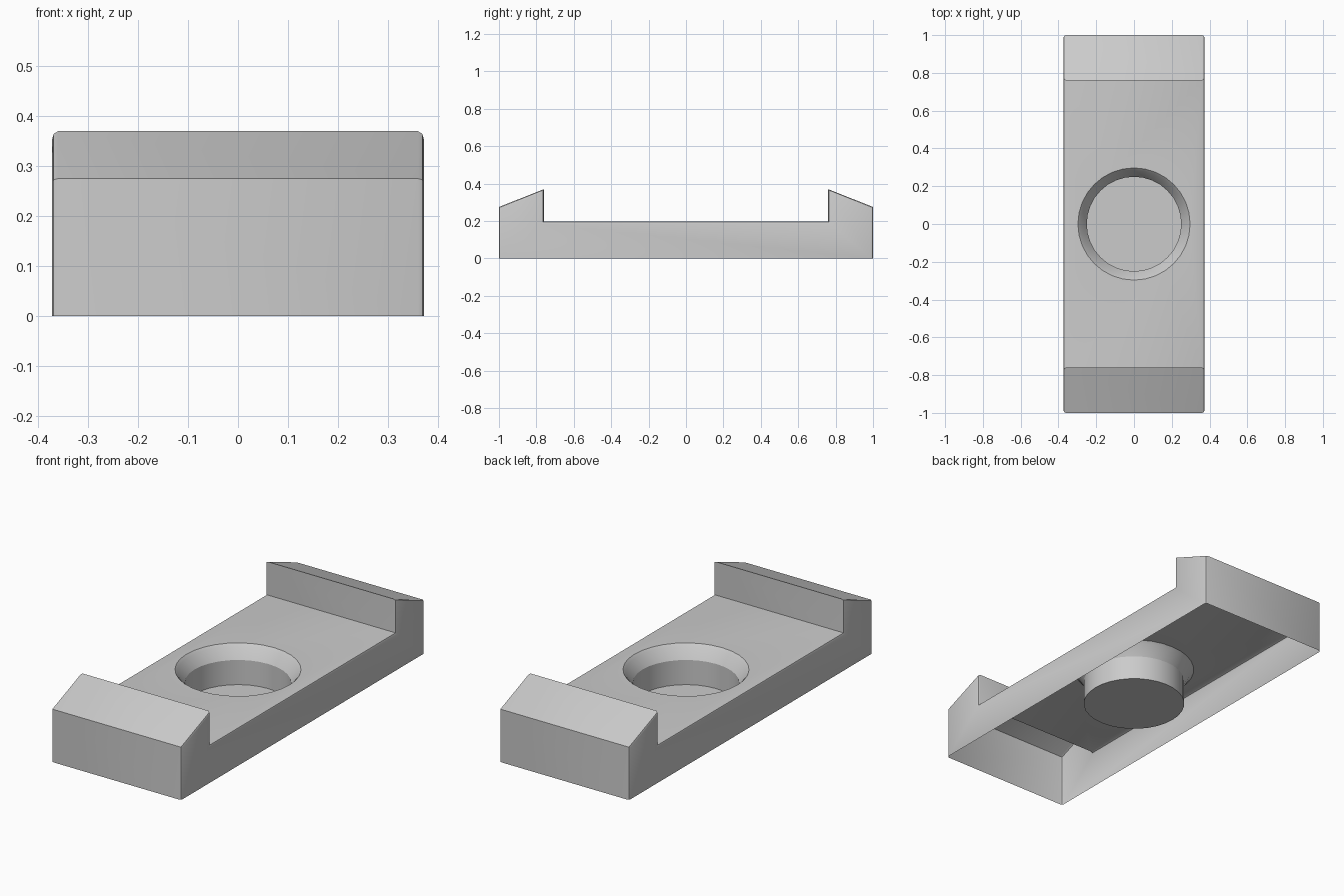
import bpy, bmesh, math

if "Cube" in bpy.data.objects:
    bpy.data.objects.remove(bpy.data.objects["Cube"])

HALF_W = 0.373


def new_object(name, bm):
    mesh = bpy.data.meshes.new(name)
    bmesh.ops.recalc_face_normals(bm, faces=bm.faces[:])
    bm.to_mesh(mesh)
    bm.free()
    obj = bpy.data.objects.new(name, mesh)
    bpy.context.collection.objects.link(obj)
    return obj


# Bracket body: side profile with two sloped end lips, extruded across x
half = [(1.0, 0.0), (1.0, 0.275), (0.76, 0.37), (0.76, 0.197)]
profile = half + [(-y, z) for y, z in reversed(half)]
bm = bmesh.new()
side = bm.faces.new([bm.verts.new((-HALF_W, y, z)) for y, z in profile])
ext = bmesh.ops.extrude_face_region(bm, geom=[side], use_keep_orig=True)
bmesh.ops.translate(bm, vec=(2 * HALF_W, 0, 0),
                    verts=[v for v in ext["geom"] if isinstance(v, bmesh.types.BMVert)])
bmesh.ops.recalc_face_normals(bm, faces=bm.faces[:])

# Small rounding around both long sides, leaving the bottom rim sharp
edges = [e for e in bm.edges
         if abs(e.verts[0].co.x - e.verts[1].co.x) < 1e-5
         and max(v.co.z for v in e.verts) > 0.01]
bmesh.ops.bevel(bm, geom=edges, offset=0.012, segments=2, profile=0.5, affect='EDGES')
body = new_object("bracket_shell", bm)

# Countersunk cup cutter: revolved profile
bm = bmesh.new()
N = 32
cup = [(0.25, 0.002), (0.25, 0.13), (0.285, 0.185), (0.297, 0.197), (0.297, 0.3)]
rings = [[bm.verts.new((r * math.cos(2 * math.pi * i / N), r * math.sin(2 * math.pi * i / N), z))
          for i in range(N)] for r, z in cup]
for a, b in zip(rings, rings[1:]):
    for i in range(N):
        j = (i + 1) % N
        bm.faces.new((a[i], a[j], b[j], b[i]))
bm.faces.new(rings[0])
bm.faces.new(rings[-1])
cutter = new_object("cup_cutter", bm)
cutter.hide_render = True

mod = body.modifiers.new("cup", 'BOOLEAN')
mod.operation = 'DIFFERENCE'
mod.solver = 'EXACT'
mod.object = cutter
bpy.context.view_layer.objects.active = body
body.select_set(True)
bpy.ops.object.modifier_apply(modifier=mod.name)
bpy.data.objects.remove(cutter)

# Open underside: the part is a thin shell with the cup hanging inside
bm = bmesh.new()
bm.from_mesh(body.data)
bottom = [f for f in bm.faces if all(v.co.z < 0.001 for v in f.verts)]
bmesh.ops.delete(bm, geom=bottom, context='FACES')
bm.to_mesh(body.data)
bm.free()
bpy.ops.object.shade_smooth_by_angle(angle=math.radians(25))
